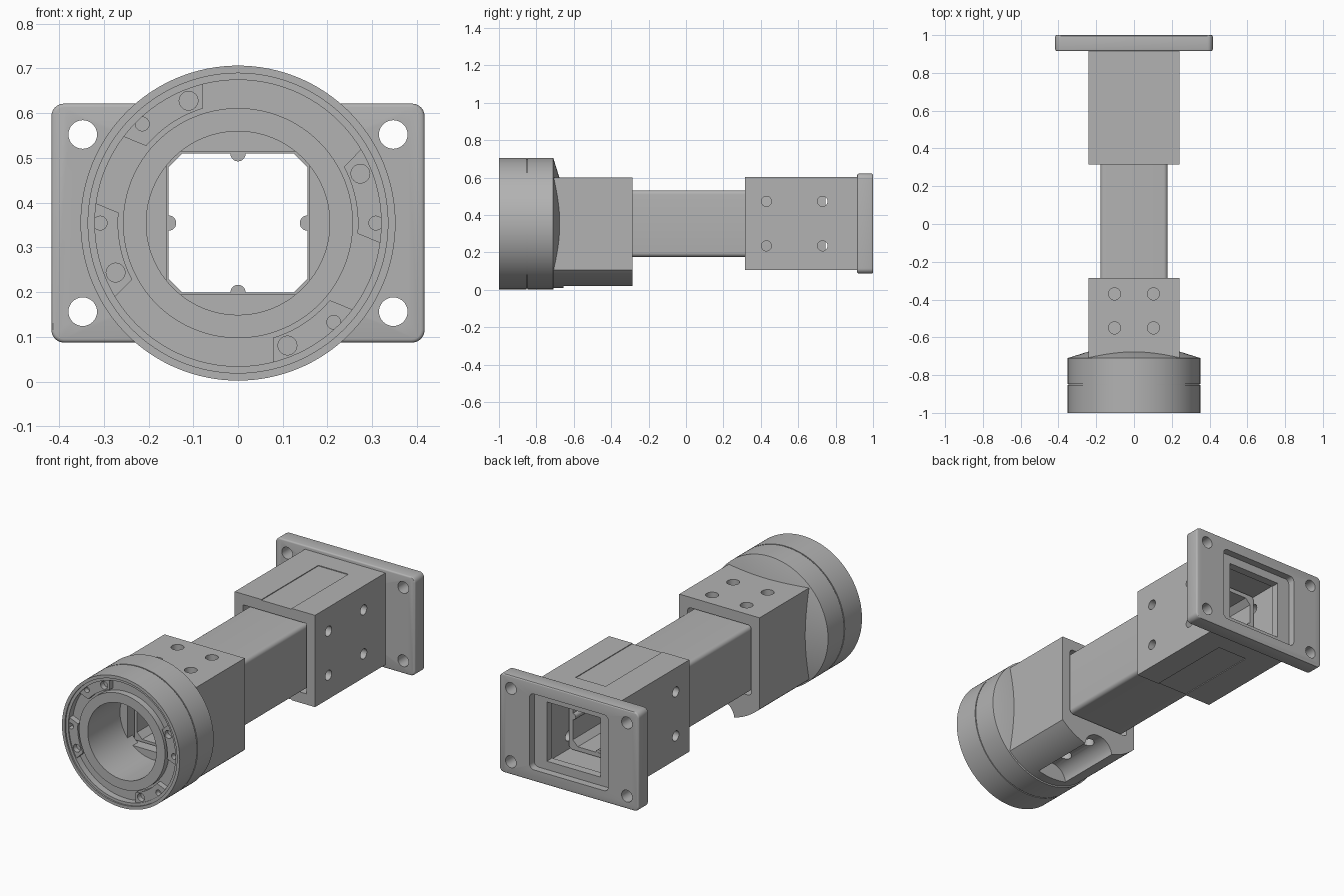
import bpy, bmesh
from math import cos, sin, pi, radians

if "Cube" in bpy.data.objects:
    bpy.data.objects.remove(bpy.data.objects["Cube"], do_unlink=True)

AXIS = 0.354          # height of the centre line
COL = bpy.context.scene.collection
parts = []

grey = bpy.data.materials.new("machined_grey")
grey.use_nodes = True
GREY = (0.45, 0.45, 0.45, 1)
grey.diffuse_color = GREY
grey.node_tree.nodes["Principled BSDF"].inputs["Base Color"].default_value = GREY


def place(axis, u, v, w):
    """Point (u, v) of an outline, at distance w along the axis; heights count from the centre line."""
    if axis == "x":
        return (w, u, v + AXIS)
    if axis == "y":
        return (u, w, v + AXIS)
    return (u, v, w + AXIS)


def finish(name, bm):
    bmesh.ops.recalc_face_normals(bm, faces=bm.faces[:])
    mesh = bpy.data.meshes.new(name)
    bm.to_mesh(mesh)
    bm.free()
    mesh.materials.append(grey)
    ob = bpy.data.objects.new(name, mesh)
    COL.objects.link(ob)
    return ob


def prism(name, outline, axis, w0, w1):
    bm = bmesh.new()
    a, b = [[bm.verts.new(place(axis, u, v, w)) for u, v in outline] for w in (w0, w1)]
    n = len(outline)
    bm.faces.new(a)
    bm.faces.new(b)
    for i in range(n):
        j = (i + 1) % n
        bm.faces.new((a[i], a[j], b[j], b[i]))
    return finish(name, bm)


def arc(r, a0, a1, n=16, u=0, v=0):
    step = radians(a1 - a0) / n
    return [(u + r * cos(radians(a0) + step * i), v + r * sin(radians(a0) + step * i))
            for i in range(n + 1)]


def circle(r, u=0, v=0, n=32):
    return arc(r, 0, 360, n, u, v)[:-1]


def rect(hu, hv, r=0, n=6):
    """Rectangle by half sizes, with corner radius r (n = 1 gives chamfers)."""
    if r == 0:
        return [(hu, hv), (-hu, hv), (-hu, -hv), (hu, -hv)]
    out = []
    for k, (su, sv) in enumerate([(1, 1), (-1, 1), (-1, -1), (1, -1)]):
        out += arc(r, 90 * k, 90 * k + 90, n, su * (hu - r), sv * (hv - r))
    return out


def lathe(name, profile, n=128):
    bm = bmesh.new()
    rings = [[bm.verts.new(place("y", r * cos(2 * pi * i / n), r * sin(2 * pi * i / n), y))
              for i in range(n)] for r, y in profile]
    for k, ring in enumerate(rings):
        nxt = rings[(k + 1) % len(rings)]
        for i in range(n):
            j = (i + 1) % n
            bm.faces.new((ring[i], ring[j], nxt[j], nxt[i]))
    return finish(name, bm)


def cut(ob, cutters):
    for c in cutters:
        c.hide_render = True
        mod = ob.modifiers.new("cut", "BOOLEAN")
        mod.operation = "DIFFERENCE"
        mod.solver = "EXACT"
        mod.object = c
    bpy.context.view_layer.update()
    deps = bpy.context.evaluated_depsgraph_get()
    mesh = bpy.data.meshes.new_from_object(ob.evaluated_get(deps))
    ob.modifiers.clear()
    ob.data = mesh
    for c in cutters:
        bpy.data.objects.remove(c, do_unlink=True)
    parts.append(ob)


# Round front ring: stepped face, seam groove and cone towards the clamp block
parts.append(lathe("front_ring", [
    (0.205, -0.99), (0.257, -0.99), (0.257, -0.955), (0.32, -0.955),
    (0.32, -0.992), (0.335, -0.992), (0.335, -1.0), (0.352, -1.0),
    (0.352, -0.853), (0.347, -0.853), (0.347, -0.847), (0.352, -0.847),
    (0.352, -0.71), (0.24, -0.675), (0.205, -0.672)]))

# Lugs with a large and a small bolt hole, in opposite pairs
for k, (start, big, small) in enumerate([(-8, 22, 0), (104, 112, 134),
                                         (172, 202, 180), (284, 292, 314)]):
    end = start + 39
    outline = arc(0.322, start, end) + arc(0.268, end - 3, start + 3)
    lug = prism(f"ring_lug_{k + 1}", outline, "y", -0.986, -0.95)
    cutters = []
    for ang, dist, r in [(big, 0.295, 0.021), (small, 0.308, 0.0155)]:
        a = radians(ang)
        cutters.append(prism("lug_hole", circle(r, dist * cos(a), dist * sin(a)), "y", -1.1, -0.958))
    cut(lug, cutters)

# Front clamp block: square above, rounded below, with a slot in the underside
block = prism("front_block", [(0.24, 0.246), (-0.24, 0.246)] + arc(0.345, 225.9, 314.1, 32),
              "y", -0.715, -0.285)
cutters = [prism("socket", rect(0.19, 0.19, 0.02), "y", -0.655, -0.2),
           prism("bore", rect(0.16, 0.16), "y", -0.8, -0.6),
           prism("slot", circle(0.09, 0, -0.344), "y", -0.655, -0.2)]
for y in (-0.37, -0.55):
    cutters.append(prism("lower_hole", circle(0.032, 0, y), "z", -0.4, -0.1))
    for x in (-0.103, 0.103):
        cutters.append(prism("upper_hole", circle(0.032, x, y), "z", 0.1, 0.4))
cut(block, cutters)

# Square tube with a chamfered bore and four rounded ribs
tube = prism("square_tube", rect(0.178, 0.178, 0.022), "y", -0.64, 0.745)
cut(tube, [prism("tube_bore", rect(0.155, 0.155, 0.03, 1), "y", -0.8, 0.9)])
for k, (u, v) in enumerate([(1, 0), (0, 1), (-1, 0), (0, -1)]):
    parts.append(prism(f"tube_rib_{k + 1}", circle(0.017, u * 0.155, v * 0.155, 24), "y", -0.639, 0.744))

# Rear sleeve with side holes and shallow panels above and below
sleeve = prism("rear_sleeve", rect(0.24, 0.248), "y", 0.315, 0.93)
cutters = [prism("sleeve_bore", rect(0.19, 0.19), "y", 0.2, 1.1)]
for y in (0.43, 0.73):
    for z in (-0.119, 0.119):
        cutters.append(prism("side_hole", circle(0.027, y, z), "x", -0.4, 0.4))
panel = [(-0.08, 0.2), (0.1, 0.2), (0.1, 0.8), (-0.08, 0.8)]
cutters += [prism("top_panel", panel, "z", 0.244, 0.4),
            prism("bottom_panel", panel, "z", -0.4, -0.244)]
cut(sleeve, cutters)

# Rear flange: rounded plate, recessed back, window and four bolt holes
flange = prism("rear_flange", rect(0.417, 0.267, 0.028), "y", 0.915, 1.0)
bevel = flange.modifiers.new("edge", "BEVEL")
bevel.width = 0.008
bevel.segments = 3
bevel.limit_method = "ANGLE"
bevel.angle_limit = radians(60)
cutters = [prism("recess", rect(0.235, 0.205, 0.025), "y", 0.96, 1.1),
           prism("window", rect(0.16, 0.16), "y", 0.8, 1.1)]
for x in (-0.347, 0.347):
    for z in (-0.198, 0.198):
        cutters.append(prism("flange_hole", circle(0.032, x, z), "y", 0.8, 1.1))
cut(flange, cutters)

# Smooth the round surfaces, keep the edges sharp
bpy.ops.object.select_all(action="DESELECT")
for ob in parts:
    ob.select_set(True)
bpy.context.view_layer.objects.active = parts[0]
bpy.ops.object.shade_smooth_by_angle(angle=radians(30))
